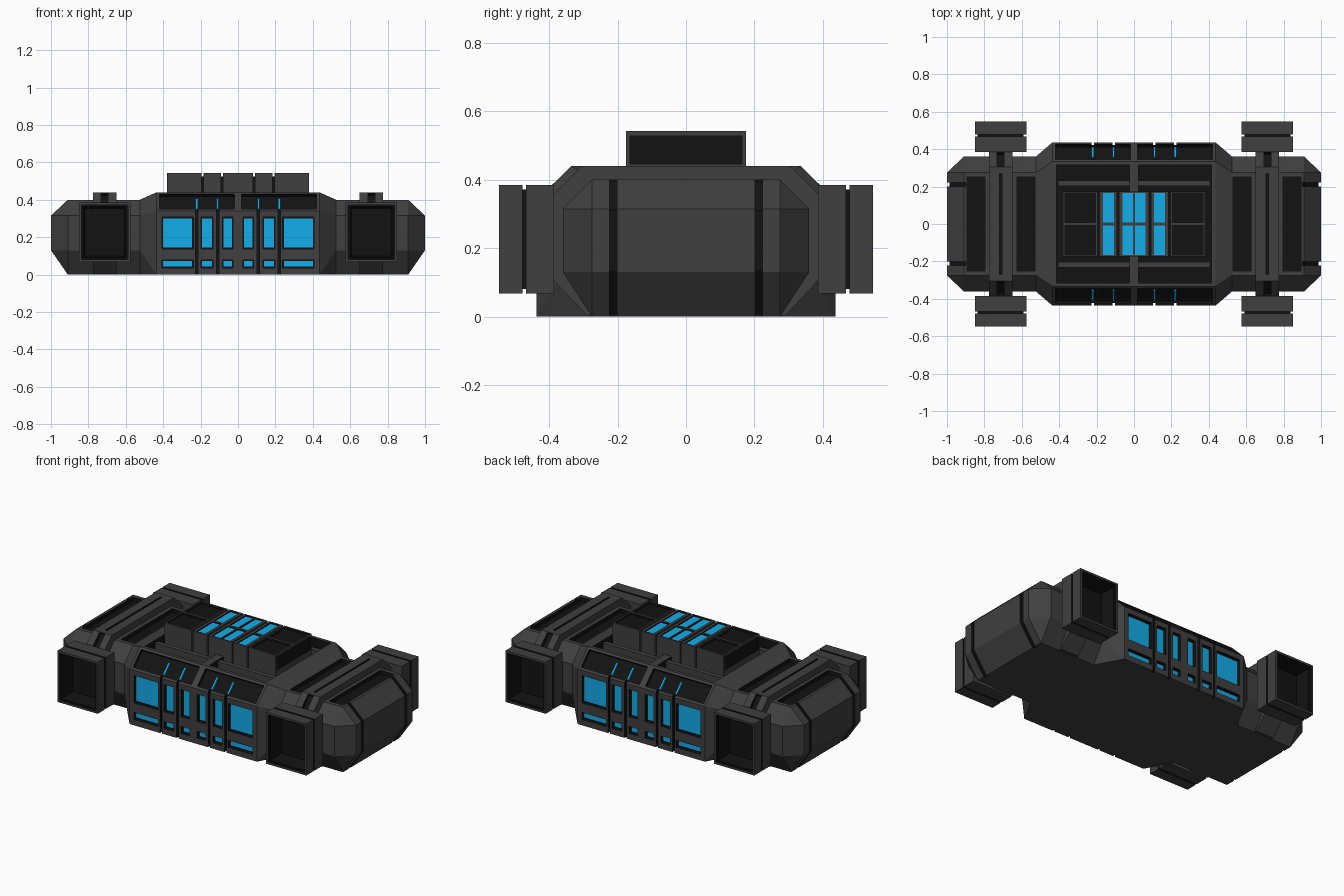
import bpy, bmesh
from mathutils import Vector

if "Cube" in bpy.data.objects:
    bpy.data.objects.remove(bpy.data.objects["Cube"])


def material(name, rgb):
    m = bpy.data.materials.new(name)
    m.diffuse_color = (*rgb, 1)
    m.use_nodes = True
    m.node_tree.nodes["Principled BSDF"].inputs["Base Color"].default_value = m.diffuse_color
    return m


GREY = material("dark_grey", (0.05, 0.05, 0.05))
BLACK = material("black", (0.006, 0.006, 0.006))
BLUE = material("blue_glow", (0.006, 0.42, 0.82))
SIGNS = (-1, 1)


def finish(bm, name, mat):
    bmesh.ops.recalc_face_normals(bm, faces=bm.faces)
    me = bpy.data.meshes.new(name)
    bm.to_mesh(me)
    bm.free()
    ob = bpy.data.objects.new(name, me)
    me.materials.append(mat)
    bpy.context.collection.objects.link(ob)
    return ob


def prism(bm, pts, axis, a, b):
    """Extrude a 2D outline along x (outline in yz) or y (outline in xz)."""
    def at(p, t):
        return (t, p[0], p[1]) if axis == 'x' else (p[0], t, p[1])
    lo = [bm.verts.new(at(p, a)) for p in pts]
    hi = [bm.verts.new(at(p, b)) for p in pts]
    bm.faces.new(lo)
    bm.faces.new(hi[::-1])
    n = len(pts)
    for i in range(n):
        j = (i + 1) % n
        bm.faces.new((lo[i], hi[i], hi[j], lo[j]))


def box(bm, x0, x1, y0, y1, z0, z1):
    prism(bm, [(y0, z0), (y1, z0), (y1, z1), (y0, z1)], 'x', x0, x1)


def boxes(name, items, mat):
    bm = bmesh.new()
    for it in items:
        box(bm, *it)
    return finish(bm, name, mat)


def prisms(name, items, mat):
    bm = bmesh.new()
    for it in items:
        prism(bm, *it)
    return finish(bm, name, mat)


def hull(name, pts, mat):
    bm = bmesh.new()
    for p in pts:
        bm.verts.new(p)
    bmesh.ops.convex_hull(bm, input=bm.verts[:])
    bmesh.ops.dissolve_limit(bm, angle_limit=0.01, verts=bm.verts[:], edges=bm.edges[:])
    return finish(bm, name, mat)


def cut(ob, cutter):
    """Carve a black recess, then discard the cutter."""
    m = ob.modifiers.new("recess", 'BOOLEAN')
    m.operation, m.solver, m.object = 'DIFFERENCE', 'EXACT', cutter
    m.material_mode = 'TRANSFER'
    cutter.hide_render = True
    ev = ob.evaluated_get(bpy.context.evaluated_depsgraph_get())
    me = bpy.data.meshes.new_from_object(ev)
    ob.modifiers.clear()
    ob.data = me
    bpy.data.objects.remove(cutter)


def mirror_y(s, y0, y1):
    return tuple(sorted((s * y0, s * y1)))


# Central body, wider in the middle and tapering into the end sections
OCT = [(s * y, z) for s in SIGNS
       for y, z in ((.275, 0), (.36, .13), (.36, .315), (.275, .40))]
MID = [(s * y, z) for s in SIGNS for y, z in ((.437, 0), (.437, .34), (.335, .44))]
body = hull("central_body", [(s * .435, *p) for s in SIGNS for p in MID]
            + [(s * .525, *p) for s in SIGNS for p in OCT], GREY)

# Top deck recess
cut(body, boxes("cutter", [(*mirror_y(s, .025, .415), -.315, .315, .385, .6)
                           for s in SIGNS], BLACK))
boxes("deck_bars", [(*mirror_y(sx, .022, .405), *mirror_y(sy, .203, .232), .38, .43)
                    for sx in SIGNS for sy in SIGNS], GREY)

# Vertical grooves on both long sides
cut(body, boxes("cutter", [(x - .007, x + .007, *mirror_y(s, .422, .6), -.1, .5)
                           for x in (-.22, -.108, .108, .22) for s in SIGNS], BLACK))

# Side windows with glowing panes
COLS = [(.245, .40), (.14, .192), (.033, .077)]
ROWS = [(.145, .30), (.043, .072)]
wins = [(*mirror_y(sx, *c), sy, r) for c in COLS for r in ROWS for sx in SIGNS for sy in SIGNS]
cut(body, boxes("cutter", [(x0 - .006, x1 + .006, *mirror_y(sy, .415, .6), r[0] - .007, r[1] + .007)
                           for x0, x1, sy, r in wins], BLACK))
boxes("side_window_panes", [(x0, x1, *mirror_y(sy, .41, .423), *r)
                            for x0, x1, sy, r in wins], BLUE)

# Sloped shoulder panels with thin light strips


def slope(s, z0, z1, low, high, total):
    """Band lying along a 45 degree shoulder where y + z = total."""
    return [(s * (total - z0 + low), z0 + low), (s * (total - z0 + high), z0 + high),
            (s * (total - z1 + high), z1 + high), (s * (total - z1 + low), z1 + low)]


cut(body, prisms("cutter", [(slope(sy, .35, .43, -.013, .05, .776), 'x', sx * .02, sx * .42)
                            for sx in SIGNS for sy in SIGNS], BLACK))
prisms("shoulder_light_strips", [(slope(sy, .357, .412, -.02, -.006, .776), 'x', x - .006, x + .006)
                                 for x in (-.22, -.11, .11, .22) for sy in SIGNS], BLUE)

# Raised roof block: black core wrapped by grey segments
boxes("roof_block_core", [(-.365, .365, -.15, .15, .38, .524)], BLACK)
for i, (x0, x1) in enumerate([(-.38, -.195), (-.185, -.09), (-.08, .08), (.09, .185), (.195, .38)]):
    seg = boxes("roof_segment_%d" % i, [(x0, x1, -.175, .175, .38, .542)], GREY)
    glow = 0 < i < 4
    spans = [(-.062, -.005), (.005, .062)] if i == 2 else [(x0 + .018, x1 - .018)] if glow \
        else [(x0 + .01, x1 - .01)]
    rects = [(a, b, *mirror_y(s, .008, .165)) for a, b in spans for s in SIGNS]
    cut(seg, boxes("cutter", [(*r, .53, .6) for r in rects], BLACK))
    if glow:
        boxes("roof_lights_%d" % i, [(*r, .52, .535) for r in rects], BLUE)
    else:
        s = -1 if i == 0 else 1
        cut(seg, boxes("cutter", [(*mirror_y(s, .373, .5), -.163, .163, .446, .527)], BLACK))

for sx, side in ((-1, "left"), (1, "right")):
    # Faceted end section
    end = hull(side + "_end_section", [(sx * x, *p) for x in (.52, .91) for p in OCT]
               + [(sx * 1.0, y, z) for y in (-.275, .275) for z in (.13, .315)], GREY)
    cut(end, boxes("cutter", [(*mirror_y(sx, a, b), -.25, .25, .375, .6)
                              for a, b in ((.53, .625), (.797, .893))], BLACK))
    C = [(.9, .5), (1.1, .5), (1.1, -.1), (.9, -.1), (.9, .004), (.986, .134), (.986, .31), (.9, .394)]
    cut(end, prisms("cutter", [([(sx * x, z) for x, z in C], 'y', s * .201, s * .223)
                               for s in SIGNS], BLACK))

    # Strap carrying the thruster pair
    half = [(.29, .003), (.40, .12), (.40, .345), (.305, .44)]
    outline = half + [(-y, z) for y, z in half[::-1]]
    cx = sx * .713
    strap = prisms(side + "_strap", [(outline, 'x', cx - .063, cx + .063)], GREY)
    cut(strap, prisms("cutter", [(slope(s, .36, .437, -.014, .05, .745), 'x', cx - .019, cx + .019)
                                 for s in SIGNS], BLACK))
    cut(strap, boxes("cutter", [(cx - .006, cx + .006, -.27, .27, .428, .5)], BLACK))

    # Hollow square thrusters: nested rectangles lofted along y
    PROFILE = [(.385, 0), (.467, 0), (.467, .014), (.478, .014), (.478, 0), (.547, 0),
               (.547, .013), (.535, .013), (.535, .022), (.44, .032)]
    for sy, face in ((-1, "front"), (1, "back")):
        bm = bmesh.new()
        rings = []
        for y, d in PROFILE:
            w, h = .137 - d, .159 - d
            rings.append([bm.verts.new((cx + a * w, sy * y, .226 + b * h))
                          for a, b in ((-1, -1), (1, -1), (1, 1), (-1, 1))])
        bm.faces.new(rings[0])
        bm.faces.new(rings[-1]).material_index = 1
        for k in range(len(rings) - 1):
            for i in range(4):
                j = (i + 1) % 4
                f = bm.faces.new((rings[k][i], rings[k][j], rings[k + 1][j], rings[k + 1][i]))
                f.material_index = int(k in (1, 2, 3) or k >= 6)
        ob = finish(bm, "%s_%s_thruster" % (side, face), GREY)
        ob.data.materials.append(BLACK)
